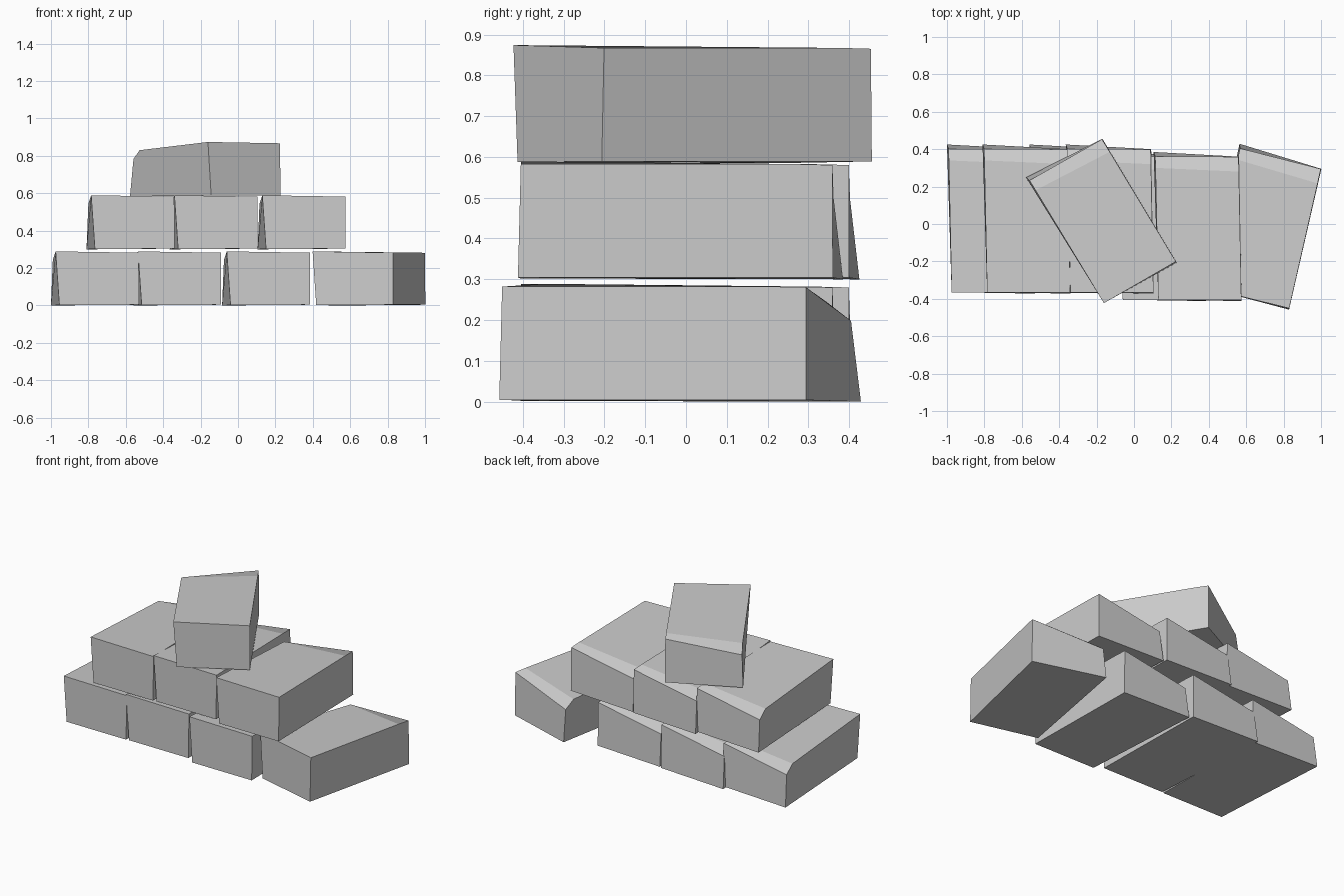
import bpy
import bmesh
from math import radians

cube = bpy.data.objects.get("Cube")
if cube:
    bpy.data.objects.remove(cube, do_unlink=True)

# Stone colour
stone = bpy.data.materials.new("grey_stone")
stone.use_nodes = True
grey = (0.6, 0.6, 0.6, 1)
stone.diffuse_color = grey
stone.node_tree.nodes["Principled BSDF"].inputs["Base Color"].default_value = grey


def brick_mesh():
    """Worn brick: matching outlines of the two ends, joined by flat strips.
    Each outline runs front bottom, front top, chamfer top, chamfer foot, back bottom."""
    right_end = [(-0.195, -0.385, 0.002), (-0.215, -0.385, 0.289), (-0.23, 0.32, 0.245),
                 (-0.232, 0.382, 0.198), (-0.24, 0.405, 0.0)]
    left_end = [(0.23, -0.392, 0.004), (0.229, -0.385, 0.282), (0.216, 0.3, 0.282),
                (0.214, 0.379, 0.28), (0.217, 0.38, 0.004)]
    bm = bmesh.new()
    a = [bm.verts.new(p) for p in right_end]
    b = [bm.verts.new(p) for p in left_end]
    bm.faces.new(a)
    bm.faces.new(b[::-1])
    for i in range(5):
        j = (i + 1) % 5
        bm.faces.new((a[i], b[i], b[j], a[j]))
    bmesh.ops.recalc_face_normals(bm, faces=bm.faces)
    mesh = bpy.data.meshes.new("worn_brick")
    bm.to_mesh(mesh)
    bm.free()
    mesh.materials.append(stone)
    return mesh


# Stacked layers: name, x, y, z, turn in degrees
layout = [
    ("bottom_brick_1", -0.76, 0.02, 0.0, 0),
    ("bottom_brick_2", -0.32, 0.02, 0.0, 0),
    ("bottom_brick_3", 0.155, -0.02, 0.0, 0),
    ("bottom_brick_turned", 0.70, -0.022, 0.0, -13.9),
    ("middle_brick_1", -0.57, 0.02, 0.3, 0),
    ("middle_brick_2", -0.125, 0.02, 0.3, 0),
    ("middle_brick_3", 0.345, -0.02, 0.3, 0),
    ("top_brick_turned", -0.167, 0.018, 0.585, 30),
]
shared = brick_mesh()
for name, x, y, z, turn in layout:
    brick = bpy.data.objects.new(name, shared)
    brick.location = (x, y, z)
    brick.rotation_euler.z = radians(turn)
    bpy.context.collection.objects.link(brick)
